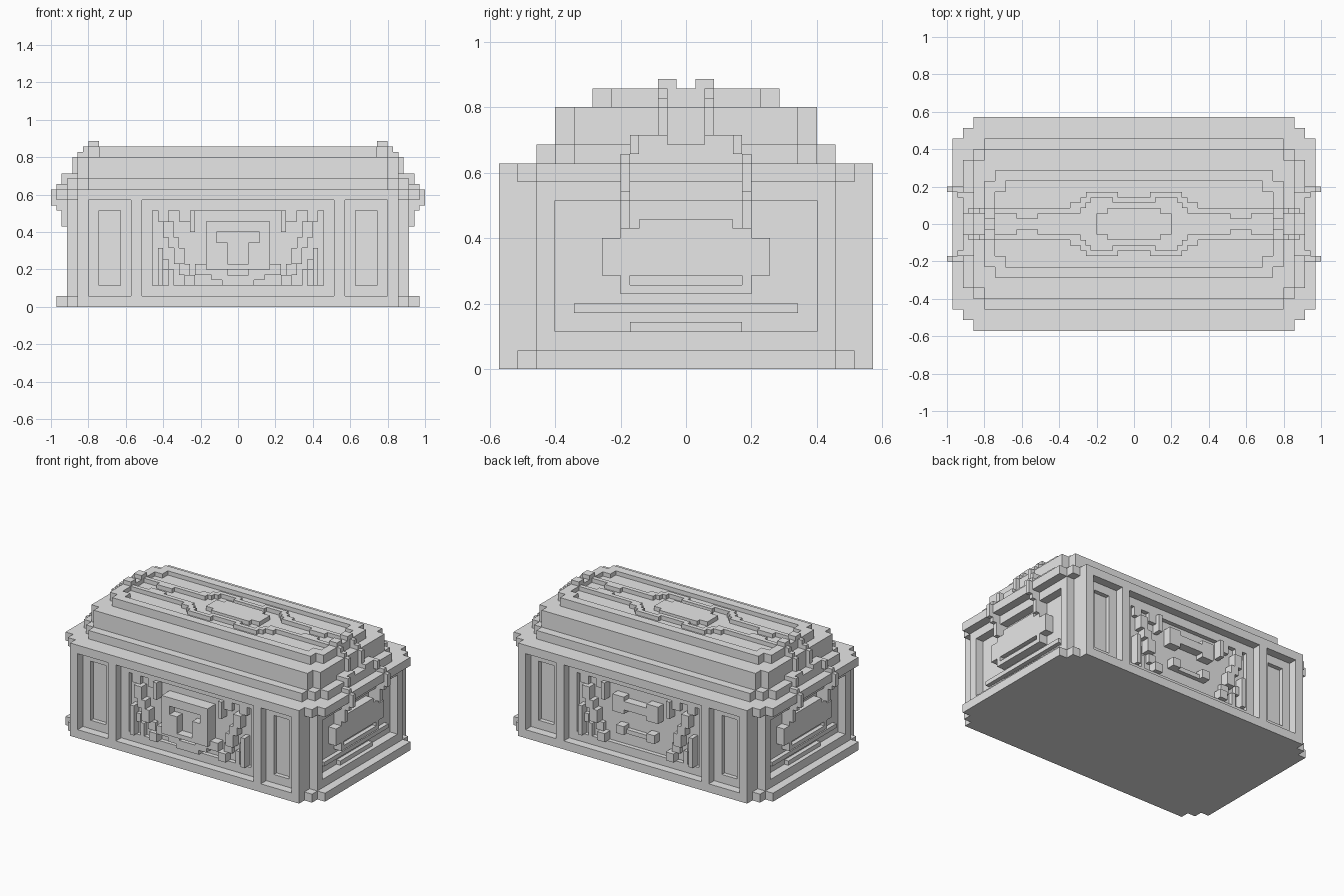
import bpy
import bmesh
from mathutils import Matrix, Vector

if "Cube" in bpy.data.objects:
    bpy.data.objects.remove(bpy.data.objects["Cube"])

U = 1 / 35  # one grid block
stone = bpy.data.materials.new("plain_grey")
stone.use_nodes = True
GREY = (0.8, 0.8, 0.8, 1)
stone.diffuse_color = GREY
stone.node_tree.nodes["Principled BSDF"].inputs["Base Color"].default_value = GREY


def finish(name, bm):
    bmesh.ops.recalc_face_normals(bm, faces=bm.faces)
    mesh = bpy.data.meshes.new(name)
    bm.to_mesh(mesh)
    bm.free()
    mesh.materials.append(stone)
    ob = bpy.data.objects.new(name, mesh)
    bpy.context.scene.collection.objects.link(ob)
    return ob


def add_box(bm, x0, x1, y0, y1, z0, z1):
    lo, hi = Vector((x0, y0, z0)) * U, Vector((x1, y1, z1)) * U
    size = hi - lo
    m = Matrix.Translation((lo + hi) / 2) @ Matrix.Diagonal((*[abs(s) for s in size], 1))
    bmesh.ops.create_cube(bm, size=1, matrix=m)


def boxes(name, parts, flip_x=False, flip_y=False):
    """Join blocks in one object, repeated on the opposite sides when asked."""
    bm = bmesh.new()
    for x0, x1, y0, y1, z0, z1 in parts:
        for sx in ((1, -1) if flip_x else (1,)):
            for sy in ((1, -1) if flip_y else (1,)):
                add_box(bm, sx * x0, sx * x1, sy * y0, sy * y1, z0, z1)
    return finish(name, bm)


def tier(name, steps, z0, z1):
    """Slab with stepped corners; steps are (half x, half y), x growing."""
    quarter = []
    for i, (x, y) in enumerate(steps):
        quarter.append((x, y))
        if i + 1 < len(steps):
            quarter.append((x, steps[i + 1][1]))
    back = quarter[::-1]
    outline = (quarter + [(x, -y) for x, y in back]
               + [(-x, -y) for x, y in quarter] + [(-x, y) for x, y in back])
    bm = bmesh.new()
    face = bm.faces.new([bm.verts.new((x * U, y * U, z0 * U)) for x, y in outline])
    up = bmesh.ops.extrude_face_region(bm, geom=[face])["geom"]
    verts = [v for v in up if isinstance(v, bmesh.types.BMVert)]
    bmesh.ops.translate(bm, verts=verts, vec=(0, 0, (z1 - z0) * U))
    return finish(name, bm)


def cut(ob, cutters):
    """Carve the cutters out of an object and discard them."""
    for c in cutters:
        mod = ob.modifiers.new("carve", "BOOLEAN")
        mod.operation = "DIFFERENCE"
        mod.solver = "EXACT"
        mod.object = c
    bpy.context.view_layer.update()
    graph = bpy.context.evaluated_depsgraph_get()
    mesh = bpy.data.meshes.new_from_object(ob.evaluated_get(graph))
    ob.modifiers.clear()
    ob.data = mesh
    for c in cutters:
        bpy.data.objects.remove(c)


# Chest body with stepped panels on all four sides
tier("base_plinth", [(30, 20), (32, 18), (34, 16)], 0, 2)
body = tier("chest_body", [(30, 20), (32, 16)], 2, 20)
tier("upper_rim", [(30, 20), (32, 18), (34, 16)], 20, 22)
cutters = []
for s in (-1, 1):
    for x0, x1 in ((-28, -20), (-18, 18), (20, 28)):
        cutters.append(boxes("panel_cutter", [(x0, x1, 18 * s, 22 * s, 1, 21)]))
        cutters.append(boxes("inner_cutter", [(x0 + 2, x1 - 2, 17 * s, 22 * s, 4, 18)]))
    cutters.append(boxes("end_cutter", [(30 * s, 34 * s, -14, 14, 4, 18)]))
cut(body, cutters)

# Stepped lid with a sunken top
tier("lid_lower_step", [(28, 16), (30, 14), (32, 12)], 22, 24)
tier("lid_middle_step", [(28, 14), (30, 12)], 24, 28)
lid = tier("lid_top", [(26, 10), (28, 8)], 28, 30)
cut(lid, [tier("lid_cutter", [(24, 8), (26, 6)], 29, 32)])

# Lid ornament: centre plate and winding vines
tier("lid_plate", [(5, 3), (7, 2)], 29, 30)
boxes("lid_vines", [
    (10, 26, 2, 3, 29, 30), (18, 22, 1, 2, 29, 30), (9, 12, 3, 4, 29, 30),
    (8, 10, 4, 5, 29, 30), (3, 9, 5, 6, 29, 30), (0, 4, 4, 5, 29, 30),
], True, True)

# Vines hanging over both ends
boxes("end_vines", [
    (26, 28, 1, 3, 30, 31), (28, 29, 2, 3, 28, 30), (29, 30, 2, 3, 28, 29),
    (30, 31, 2, 3, 25, 28), (30, 32, 2, 6, 24, 25), (32, 33, 5, 6, 23, 25),
    (32, 34, 6, 7, 22, 23), (34, 35, 6, 7, 19, 22), (32, 34, 6, 7, 18, 20),
    (31, 33, 6, 7, 15, 18),
], True, True)

# End ornaments: crest plate with a slot, and two bars
boxes("end_crests", [
    (30, 32, -9, 9, 10, 14), (30, 32, -7, 7, 8, 9), (30, 31, -6, 6, 9, 10),
    (30, 32, 6, 7, 9, 10), (30, 32, -7, -6, 9, 10),
    (30, 32, -7, 7, 14, 15), (30, 32, -5, 5, 15, 16),
    (30, 32, 6, 7, 15, 18), (30, 32, -7, -6, 15, 18),
], True)
boxes("end_bars", [(30, 31, -12, 12, 6, 7), (30, 31, -6, 6, 4, 5)], True)

# Climbing vines in the front and back panels
boxes("panel_vines", [
    (13, 15, 17, 18, 16, 18), (12, 14, 17, 19, 13, 16), (11, 13, 17, 19, 11, 13),
    (10, 12, 17, 19, 8, 11), (9, 11, 17, 18, 6, 8), (8, 10, 17, 19, 4, 6),
    (8, 9, 17, 19, 14, 18), (9, 11, 17, 18, 16, 18),
    (14, 15, 17, 19, 4, 11), (13, 14, 17, 18, 7, 9), (12, 13, 17, 18, 4, 7),
], True, True)

# Front lock with a T-shaped hole and scroll below
lock = boxes("front_lock", [(-6, 6, -20, -17, 7, 16)])
cut(lock, [boxes("hole_top_cutter", [(-4, 4, -21, -18, 12, 14)]),
           boxes("hole_stem_cutter", [(-2, 2, -21, -18, 8, 12)])])
boxes("lock_scroll", [
    (4, 8, -19, -17, 6, 8), (2, 5, -19, -17, 5, 7), (0, 3, -19, -17, 4, 6),
], True)

# Back ornaments: bow plate and small bar
boxes("back_bow", [
    (3, 6, 17, 19, 12, 16), (0, 3, 17, 19, 13, 15),
], True)
boxes("back_bar", [(0, 3, 17, 18, 7, 8), (3, 5, 17, 19, 7, 9)], True)
